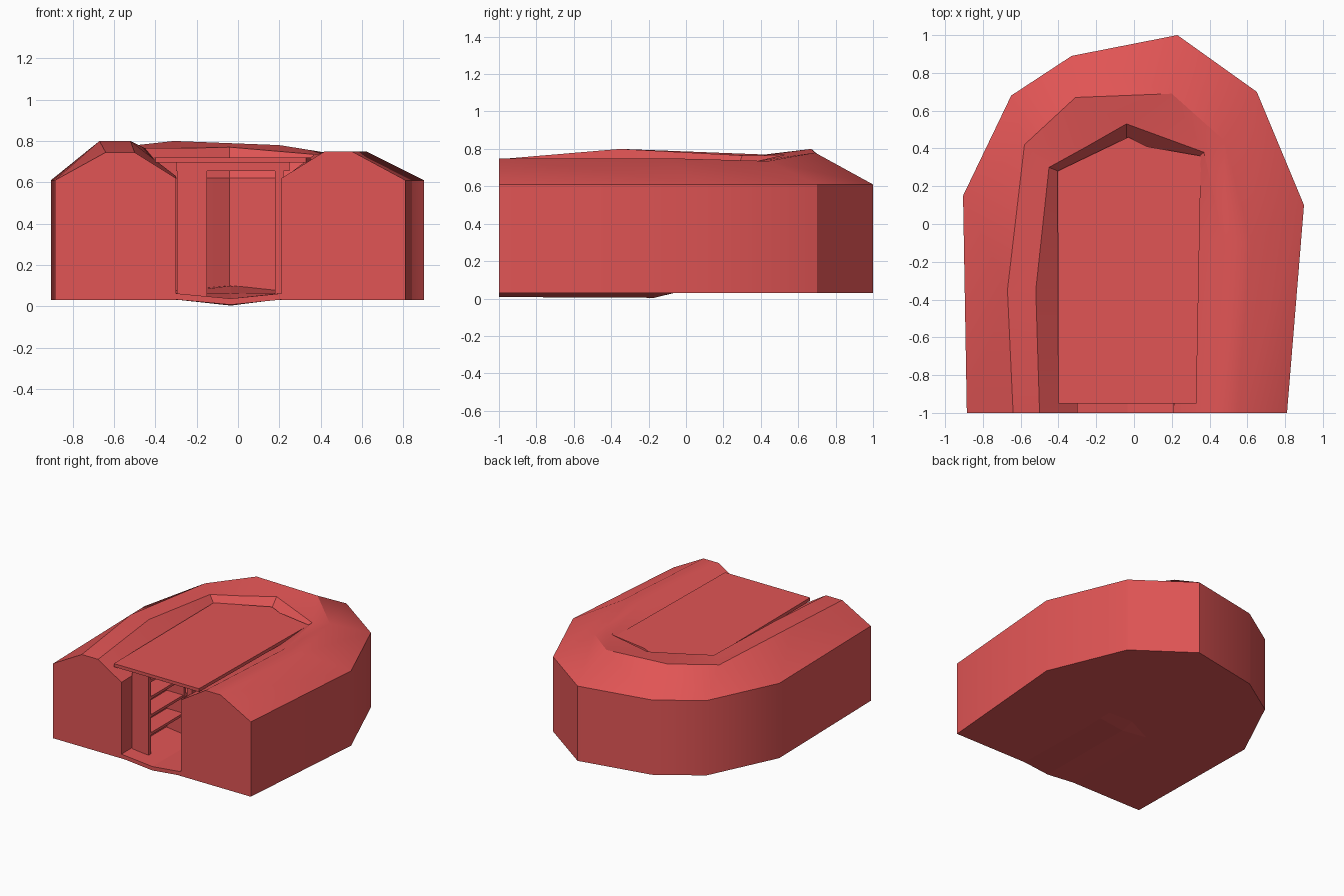
import bpy, bmesh

if "Cube" in bpy.data.objects:
    bpy.data.objects.remove(bpy.data.objects["Cube"])

mat = bpy.data.materials.new("red")
mat.diffuse_color = (0.75, 0.09, 0.09, 1)
mat.use_nodes = True
mat.node_tree.nodes["Principled BSDF"].inputs["Base Color"].default_value = mat.diffuse_color


def finish(name, bm, angle=None):
    bmesh.ops.recalc_face_normals(bm, faces=bm.faces)
    me = bpy.data.meshes.new(name)
    bm.to_mesh(me)
    bm.free()
    ob = bpy.data.objects.new(name, me)
    bpy.context.collection.objects.link(ob)
    me.materials.append(mat)
    if angle:
        bpy.ops.object.select_all(action='DESELECT')
        ob.select_set(True)
        bpy.context.view_layer.objects.active = ob
        bpy.ops.object.shade_smooth_by_angle(angle=angle)
    return ob


def box(name, x0, x1, y0, y1, z0, z1):
    bm = bmesh.new()
    bmesh.ops.create_cube(bm, size=1)
    for v in bm.verts:
        v.co = ((x0, x1)[v.co.x > 0], (y0, y1)[v.co.y > 0], (z0, z1)[v.co.z > 0])
    return finish(name, bm)


# Earth mound: horseshoe stations of shoulder xy, outer ridge, inner ridge, inner lip
stations = [
    ((-0.885, -1), (-0.64, -1, .745), (-0.50, -1, .745), (-0.30, -1, .62)),
    ((-0.905, .15), (-0.67, -.35, .80), (-0.52, -.35, .80), (-0.30, -.35, .63)),
    ((-0.65, .68), (-0.58, .42, .77), (-0.45, .30, .765), (-0.33, .25, .62)),
    ((-0.33, .89), (-0.31, .67, .80), (-0.25, .41, .765), (-0.18, .32, .62)),
    ((0.23, 1.0), (0.20, .69, .78), (-0.04, .53, .77), (-0.04, .40, .62)),
    ((0.65, .70), (0.48, .44, .735), (0.37, .38, .735), (0.28, .30, .62)),
    ((0.90, .10), (0.62, -.10, .75), (0.48, -.10, .75), (0.22, -.10, .62)),
    ((0.81, -1), (0.55, -1, .75), (0.42, -1, .75), (0.21, -1, .62)),
]
bm = bmesh.new()
rings = []
for s, ro, ri, lip in stations:
    pts = [(*s, .03), (*s, .61), ro, ri, lip, (lip[0], lip[1], .03)]
    rings.append([bm.verts.new(p) for p in pts])
for a, b in zip(rings, rings[1:]):
    for i in range(5):
        bm.faces.new((a[i], a[i + 1], b[i + 1], b[i]))
bm.faces.new(rings[0])
bm.faces.new(rings[-1])
bm.faces.new([r[0] for r in rings])
finish("earth_mound", bm, 0.55)

# Roof plate
roof = [(-0.40, -.95), (0.33, -.95), (0.355, .36), (0.07, .41), (-0.03, .46), (-0.405, .28)]
bm = bmesh.new()
face = bm.faces.new([bm.verts.new((x, y, .695)) for x, y in roof])
ext = bmesh.ops.extrude_face_region(bm, geom=[face], use_keep_orig=True)
for v in ext["geom"]:
    if isinstance(v, bmesh.types.BMVert):
        v.co.z += .025
finish("roof_plate", bm)

# Dished floor rising toward the back: y, edge height, centre height
bm = bmesh.new()
rows = []
for y, edge, mid in [(-1, .033, .008), (-.17, .035, .004), (-.05, .035, .033), (.38, .05, .07)]:
    cols = [(-0.30, edge), (-0.035, mid), (0.21, edge)]
    rows.append([[bm.verts.new((x, y, z + t)) for x, z in cols] for t in (0, .03)])
for (a, b), (c, d) in zip(rows, rows[1:]):
    for i in range(2):
        bm.faces.new((a[i], a[i + 1], c[i + 1], c[i]))
        bm.faces.new((b[i], b[i + 1], d[i + 1], d[i]))
    for i in (0, 2):
        bm.faces.new((a[i], b[i], d[i], c[i]))
for a, b in (rows[0], rows[-1]):
    for i in range(2):
        bm.faces.new((a[i], a[i + 1], b[i + 1], b[i]))
finish("floor", bm)

# Shelf unit on the left wall
for y in (-.88, -.45, -.02):
    box("shelf_panel", -.295, -.15, y, y + .03, .05, .695)
for z in (.19, .33, .47, .60):
    box("shelf", -.295, -.155, -.86, 0, z, z + .02)

# Posts on the right and beams under the roof
for y in (-.88, -.4, .05):
    box("post", .18, .22, y, y + .05, .04, .695)
    box("roof_beam", -.30, .25, y, y + .05, .655, .695)
